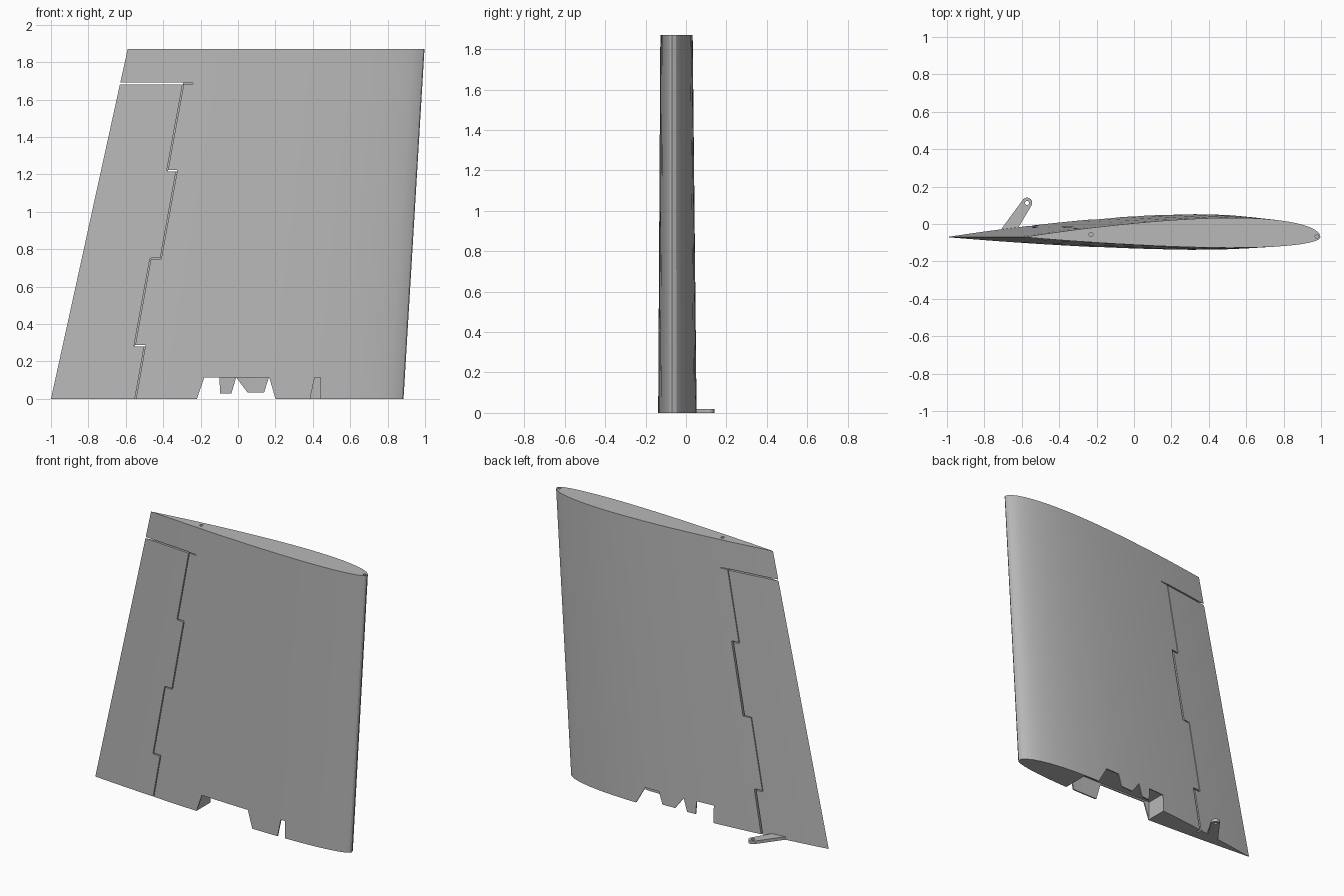
import bpy, bmesh, math

cube = bpy.data.objects.get("Cube")
if cube:
    bpy.data.objects.remove(cube)

HEIGHT, MID = 1.87, -0.07

grey = bpy.data.materials.new("plain_grey")
grey.use_nodes = True
grey.diffuse_color = (0.48, 0.48, 0.48, 1)
grey.node_tree.nodes["Principled BSDF"].inputs["Base Color"].default_value = grey.diffuse_color


def loft(name, bottom, top):
    """Closed solid between two matching rings of points."""
    bm = bmesh.new()
    a = [bm.verts.new(p) for p in bottom]
    b = [bm.verts.new(p) for p in top]
    bm.faces.new(a)
    bm.faces.new(b)
    for i in range(len(a)):
        j = (i + 1) % len(a)
        bm.faces.new((a[i], a[j], b[j], b[i]))
    bmesh.ops.recalc_face_normals(bm, faces=bm.faces)
    mesh = bpy.data.meshes.new(name)
    bm.to_mesh(mesh)
    bm.free()
    mesh.materials.append(grey)
    obj = bpy.data.objects.new(name, mesh)
    bpy.context.collection.objects.link(obj)
    return obj


def prism_y(points, y0, y1):
    """Outline in x and z, extruded along y."""
    return loft("cutter", [(x, y0, z) for x, z in points], [(x, y1, z) for x, z in points])


def prism_z(points, z0, z1, name="cutter"):
    return loft(name, [(x, y, z0) for x, y in points], [(x, y, z1) for x, y in points])


def circle(cx, cy, r, start=0, sweep=360, n=20):
    angles = [math.radians(start + sweep * i / n) for i in range(n + (sweep < 360))]
    return [(cx + r * math.cos(t), cy + r * math.sin(t)) for t in angles]


def cut(target, cutter):
    mod = target.modifiers.new("cut", 'BOOLEAN')
    mod.operation, mod.solver, mod.object = 'DIFFERENCE', 'EXACT', cutter
    cutter.hide_render = True
    bpy.context.view_layer.objects.active = target
    bpy.ops.object.modifier_apply(modifier=mod.name)
    bpy.data.objects.remove(cutter)


def smooth(obj):
    bpy.ops.object.select_all(action='DESELECT')
    obj.select_set(True)
    bpy.context.view_layer.objects.active = obj
    bpy.ops.object.shade_smooth_by_angle(angle=math.radians(25))


# Wing section: one thickness curve, fuller on the back than the front
def half(t):
    return 5 * (0.2969 * math.sqrt(t) - 0.126 * t - 0.3516 * t**2 + 0.2843 * t**3 - 0.1036 * t**4)


BACK, FRONT = 0.13, -0.072


def section(lead, trail, z, n=24):
    chord = lead - trail
    ts = [(1 - math.cos(math.pi * i / n)) / 2 for i in range(n + 1)]
    back = [(lead - chord * t, MID + BACK * half(t) * chord, z) for t in ts]
    front = [(lead - chord * t, MID + FRONT * half(t) * chord, z) for t in ts[1:]]
    return back + front[::-1]


fin = loft("fin", section(0.885, -1, 0), section(0.997, -0.59, HEIGHT))

# Hollow pocket inside the root
skin = 0.009
xs = [-0.22 + 0.66 * i / 10 for i in range(11)]


def pocket_side(k):
    sign = 1 if k > 0 else -1
    return [(x, MID + k * half((0.885 - x) / 1.885) * 1.885 - sign * skin) for x in xs]


cut(fin, prism_z(pocket_side(BACK) + pocket_side(FRONT)[::-1], -0.1, 0.125))

# Notches in the front skin, then the toothed opening in the back skin
top = 0.115
cut(fin, prism_y([(-0.237, -0.05), (-0.18, top), (0.167, top), (0.215, -0.05)], -0.3, -0.06))
cut(fin, prism_y([(0.375, -0.05), (0.41, top), (0.44, top), (0.44, -0.05)], -0.3, -0.06))
cut(fin, prism_y([(0.36, -0.05), (0.265, top), (0.165, top), (0.14, 0.035), (0.05, 0.035),
                  (-0.01, top), (-0.035, 0.03), (-0.095, 0.03), (-0.1, top),
                  (-0.22, top), (-0.22, -0.05)], -0.04, 0.3))


# Slots right through the panel at the ends of the hinge steps
def slot(x0, x1, z, h, y0=-0.3, y1=0.3):
    cut(fin, prism_y([(x0, z), (x1, z), (x1, z + h), (x0, z + h)], y0, y1))


slot(-0.8, -0.295, 1.682, 0.009)
slot(-0.375, -0.325, 1.216, 0.008)
slot(-0.55, -0.495, 0.28, 0.008)
for y0, y1 in ((-0.3, -0.078), (-0.045, 0.3)):
    slot(-0.3, -0.24, 1.684, 0.005, y0, y1)
    slot(-0.465, -0.41, 0.747, 0.006, y0, y1)

# Shallow hinge grooves between the fin and its moving panel
hinge = [(-0.29, 1.684, -0.375, 1.22), (-0.325, 1.22, -0.41, 0.75),
         (-0.465, 0.75, -0.55, 0.284), (-0.495, 0.284, -0.549, -0.02)]
for i, (xa, za, xb, zb) in enumerate(hinge):
    wide = 0.012 if i % 2 else 0.005
    for w, y0, y1 in ((0.006, -0.3, -0.08), (wide, -0.042, 0.3)):
        cut(fin, prism_y([(xa - w, za), (xa, za), (xb, zb), (xb - w, zb)], y0, y1))

# Pin holes in the tip
cut(fin, prism_z(circle(-0.23, -0.056, 0.011), HEIGHT - 0.04, HEIGHT + 0.1))
cut(fin, prism_z(circle(0.978, -0.066, 0.01), HEIGHT - 0.04, HEIGHT + 0.1))
smooth(fin)

# Control horn at the root of the moving panel
arm = [(-0.73, -0.055), (-0.64, -0.055)] + circle(-0.572, 0.113, 0.028, -35, 185)
horn = prism_z(arm, 0, 0.02, "control_horn")
cut(horn, prism_z(circle(-0.572, 0.113, 0.011), -0.1, 0.1))
smooth(horn)
